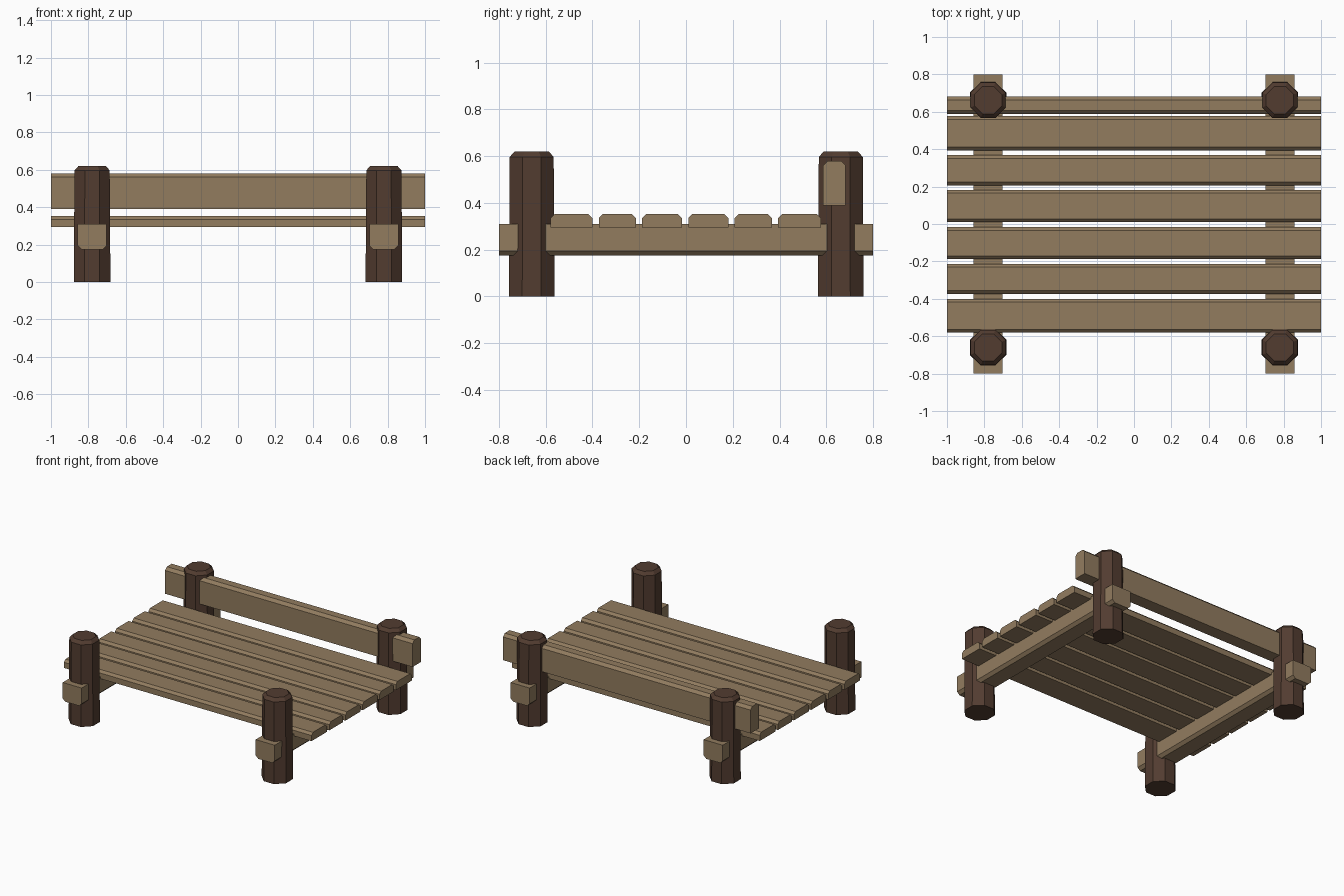
import bpy, bmesh, math

if "Cube" in bpy.data.objects:
    bpy.data.objects.remove(bpy.data.objects["Cube"])


def material(name, srgb):
    lin = [((c / 255 + 0.055) / 1.055) ** 2.4 for c in srgb]
    m = bpy.data.materials.new(name)
    m.diffuse_color = (*lin, 1)
    m.use_nodes = True
    m.node_tree.nodes["Principled BSDF"].inputs["Base Color"].default_value = m.diffuse_color
    return m


TAN = material("light weathered wood", (146, 124, 95))
BROWN = material("dark bark wood", (82, 60, 48))


def add_object(name, bm, mat):
    bmesh.ops.recalc_face_normals(bm, faces=bm.faces)
    me = bpy.data.meshes.new(name)
    bm.to_mesh(me)
    bm.free()
    me.materials.append(mat)
    ob = bpy.data.objects.new(name, me)
    bpy.context.collection.objects.link(ob)
    return ob


def loft(name, rings, mat):
    """Skin a stack of equal-sized vertex rings and cap both ends."""
    bm = bmesh.new()
    vs = [[bm.verts.new(p) for p in r] for r in rings]
    n = len(vs[0])
    for a, b in zip(vs, vs[1:]):
        for i in range(n):
            bm.faces.new((a[i], a[(i + 1) % n], b[(i + 1) % n], b[i]))
    bm.faces.new(vs[0])
    bm.faces.new(vs[-1])
    return add_object(name, bm, mat)


def timber(name, axis, c0, c1, z0, z1, half, cut, top):
    """Board along x or y; the two top (or bottom) long edges are chamfered."""
    if top:
        prof = [(c0, z0), (c1, z0), (c1, z1 - cut), (c1 - cut, z1), (c0 + cut, z1), (c0, z1 - cut)]
    else:
        prof = [(c0, z1), (c1, z1), (c1, z0 + cut), (c1 - cut, z0), (c0 + cut, z0), (c0, z0 + cut)]
    rings = [[(e, c, z) if axis == "x" else (c, e, z) for c, z in prof] for e in (-half, half)]
    return loft(name, rings, TAN)


# Octagonal corner posts, slightly tapered with a chamfered top
def post(name, x, y):
    rings = []
    for flat, z in ((0.098, 0), (0.094, 0.597), (0.073, 0.62)):
        r = flat / math.cos(math.pi / 8)
        rings.append([(x + r * math.cos((i + 0.5) * math.pi / 4),
                       y + r * math.sin((i + 0.5) * math.pi / 4), z) for i in range(8)])
    loft(name, rings, BROWN)


for side, s in (("left", -1), ("right", 1)):
    post("front_post_" + side, s * 0.78, -0.66)
    post("back_post_" + side, s * 0.78, 0.662)
    # Cross beam through the posts, chamfered underneath
    timber("cross_beam_" + side, "y", s * 0.78 - 0.077, s * 0.78 + 0.077, 0.175, 0.31, 0.8, 0.02, False)

# Deck planks of varying width
planks = [(-0.58, -0.40), (-0.373, -0.214), (-0.188, -0.017),
          (0.01, 0.182), (0.207, 0.368), (0.394, 0.577)]
for i, (y0, y1) in enumerate(planks):
    timber(f"deck_plank_{i + 1}", "x", y0, y1, 0.294, 0.352, 1.0, 0.017, True)

# Back rail
timber("back_rail", "x", 0.587, 0.683, 0.39, 0.58, 1.0, 0.02, True)
